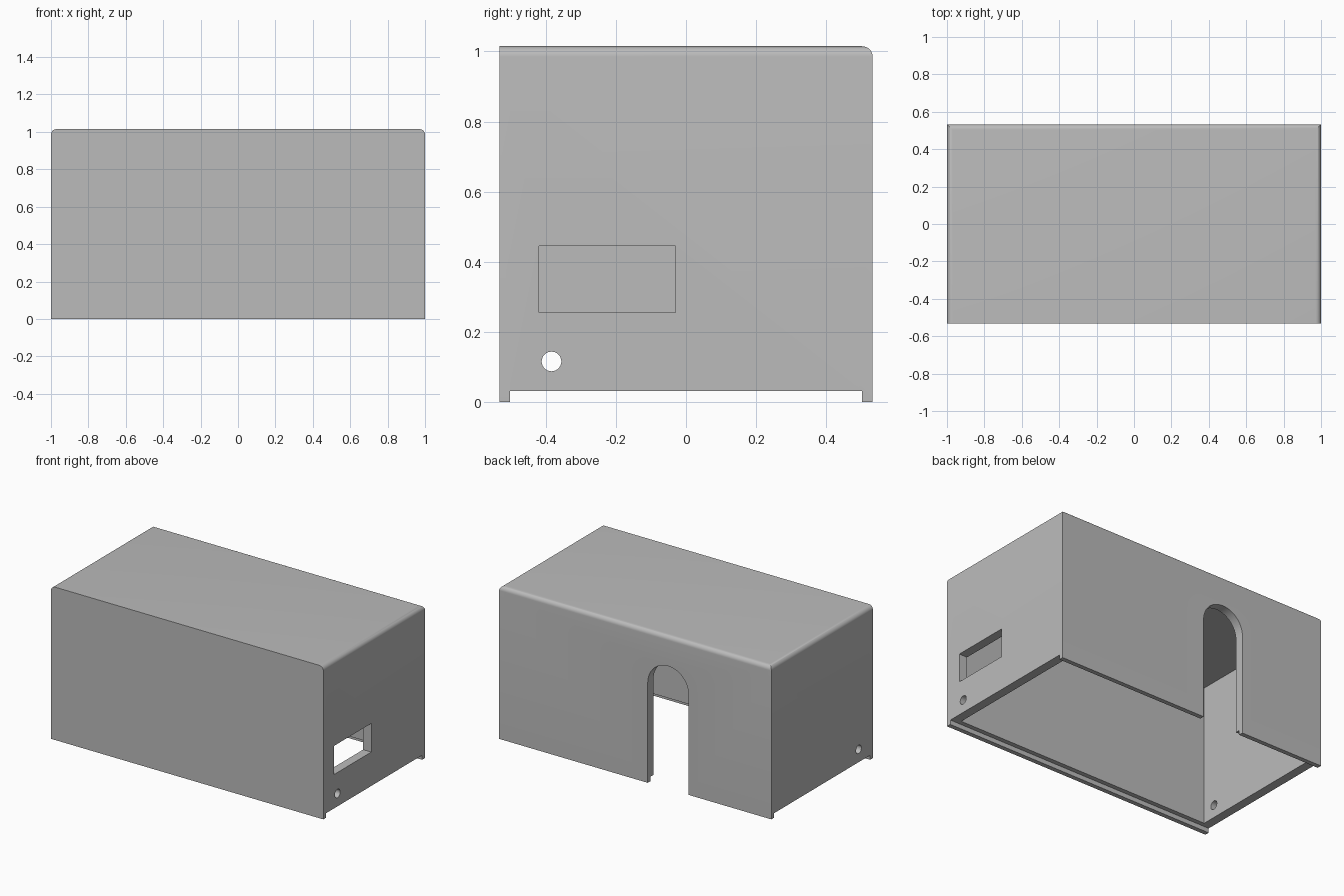
import bpy, bmesh
from math import pi, sin, cos, radians
from mathutils import Matrix, Vector

if "Cube" in bpy.data.objects:
    bpy.data.objects.remove(bpy.data.objects["Cube"], do_unlink=True)

HX, HY, H = 1.0, 0.533, 1.015   # half width, half depth, height
WALL, LIP, FILLET = 0.06, 0.03, 0.03

grey = bpy.data.materials.new("matte grey")
grey.use_nodes = True
grey.diffuse_color = (0.5, 0.5, 0.5, 1)
grey.node_tree.nodes["Principled BSDF"].inputs["Base Color"].default_value = (0.5, 0.5, 0.5, 1)


def add_object(name, bm):
    bmesh.ops.recalc_face_normals(bm, faces=bm.faces)
    mesh = bpy.data.meshes.new(name)
    bm.to_mesh(mesh)
    bm.free()
    mesh.materials.append(grey)
    obj = bpy.data.objects.new(name, mesh)
    bpy.context.collection.objects.link(obj)
    return obj


def box_mesh(lo, hi):
    lo, hi = Vector(lo), Vector(hi)
    bm = bmesh.new()
    bmesh.ops.create_cube(bm, size=1, matrix=Matrix.Translation((lo + hi) / 2)
                          @ Matrix.Diagonal((*(hi - lo), 1)))
    return bm


def box(name, lo, hi):
    return add_object(name, box_mesh(lo, hi))


# Outer block, rounded along the top on both sides and the back
bm = box_mesh((-HX, -HY, 0), (HX, HY, H))
top_edges = [e for e in bm.edges
             if all(v.co.z > H - 0.01 for v in e.verts)
             and not all(v.co.y < 0 for v in e.verts)]
bmesh.ops.bevel(bm, geom=top_edges, offset=FILLET, segments=8,
                profile=0.5, affect='EDGES')
cover = add_object("cover_shell", bm)

# Hollow interior, and the rebate that leaves front and back lips
cutters = [
    box("cavity_cutter", (WALL - HX, WALL - HY, -0.2), (HX - WALL, HY - WALL, H - WALL)),
    box("rebate_cutter", (-1.2, LIP - HY, -0.1), (1.2, HY - LIP, LIP)),
    box("window_cutter", (0.85, -0.42, 0.255), (1.1, -0.03, 0.445)),
]

# Round cable hole through both side walls
bm = bmesh.new()
bmesh.ops.create_cone(bm, cap_ends=True, segments=48, radius1=0.028, radius2=0.028, depth=2.5,
                      matrix=Matrix.Translation((0, -0.384, 0.115)) @ Matrix.Rotation(pi / 2, 4, 'Y'))
cutters.append(add_object("cable_hole_cutter", bm))

# Arched doorway in the back wall
cx, r, spring, n = -0.242, 0.15, 0.665, 32
outline = [(cx + r, -0.3)]
outline += [(cx + r * cos(pi * i / n), spring + r * sin(pi * i / n)) for i in range(n + 1)]
outline += [(cx - r, -0.3)]
bm = bmesh.new()
face = bm.faces.new([bm.verts.new((x, 0.4, z)) for x, z in outline])
sweep = bmesh.ops.extrude_face_region(bm, geom=[face])
bmesh.ops.translate(bm, vec=(0, 0.25, 0),
                    verts=[v for v in sweep["geom"] if isinstance(v, bmesh.types.BMVert)])
cutters.append(add_object("arch_cutter", bm))

# Cut every opening, then drop the cutters
bpy.ops.object.select_all(action='DESELECT')
bpy.context.view_layer.objects.active = cover
cover.select_set(True)
for cutter in cutters:
    cutter.hide_render = True
    mod = cover.modifiers.new(cutter.name, 'BOOLEAN')
    mod.operation = 'DIFFERENCE'
    mod.solver = 'EXACT'
    mod.object = cutter
    bpy.ops.object.modifier_apply(modifier=mod.name)
    bpy.data.objects.remove(cutter, do_unlink=True)

bpy.ops.object.shade_smooth_by_angle(angle=radians(30))
